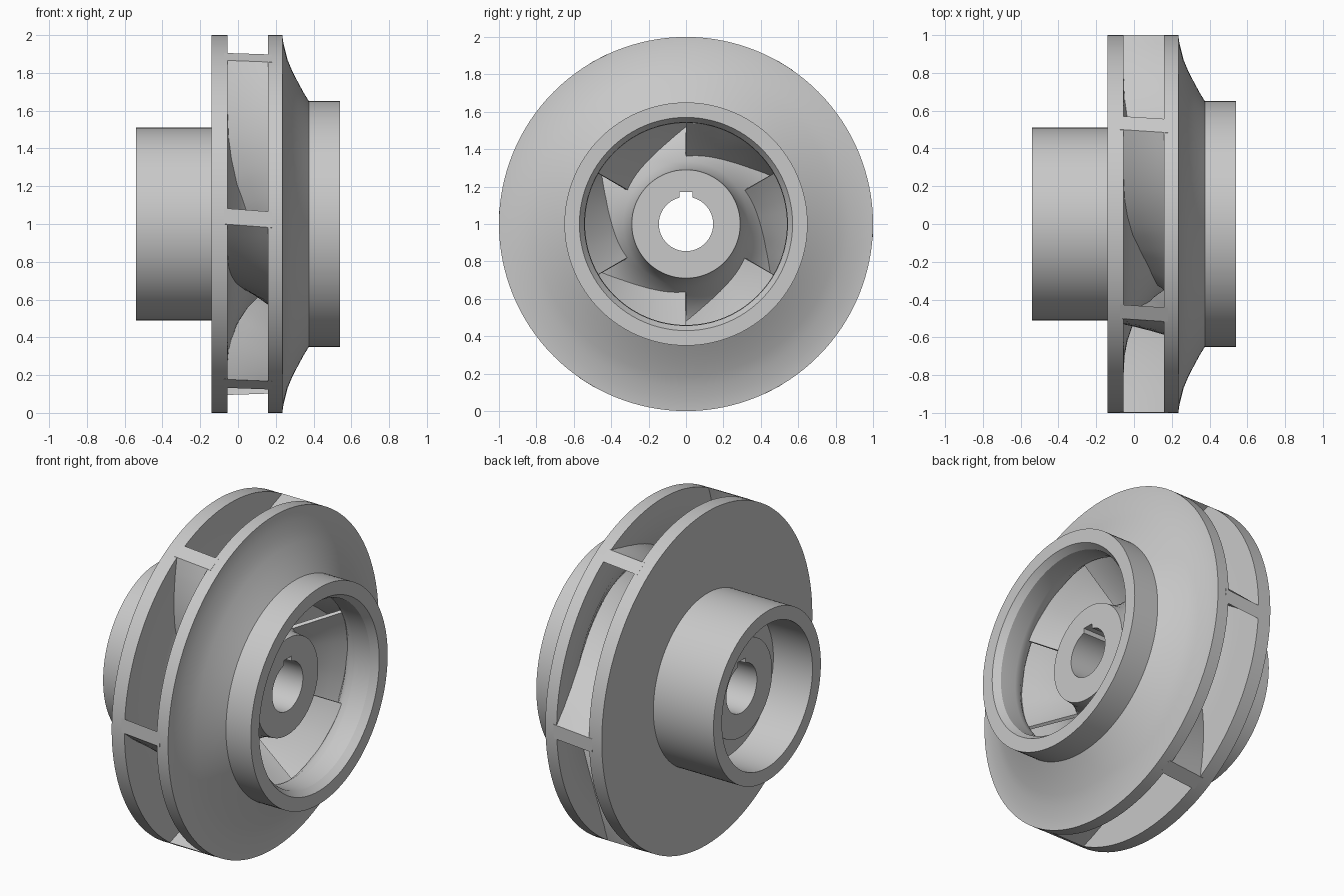
import bpy, bmesh, math
from mathutils import Vector

cube = bpy.data.objects.get("Cube")
if cube:
    bpy.data.objects.remove(cube, do_unlink=True)

metal = bpy.data.materials.new("cast_grey")
metal.use_nodes = True
grey = (0.58, 0.58, 0.58, 1)
metal.diffuse_color = grey
metal.node_tree.nodes["Principled BSDF"].inputs["Base Color"].default_value = grey

SEGMENTS = 128
VANES = 6


def polar(x, r, a):
    """Point at distance r from the shaft axis, angle a from +y towards +z."""
    return Vector((x, r * math.cos(a), 1 + r * math.sin(a)))


def finish(name, bm):
    bmesh.ops.recalc_face_normals(bm, faces=bm.faces)
    mesh = bpy.data.meshes.new(name)
    bm.to_mesh(mesh)
    bm.free()
    obj = bpy.data.objects.new(name, mesh)
    bpy.context.collection.objects.link(obj)
    mesh.materials.append(metal)
    return obj


def smooth(obj):
    bpy.ops.object.select_all(action='DESELECT')
    obj.select_set(True)
    bpy.context.view_layer.objects.active = obj
    bpy.ops.object.shade_smooth_by_angle(angle=math.radians(30))


def skin_rings(bm, rings, closed):
    """Join rings of points into a skin; closed rings meet, open ones get end caps."""
    rows = [[bm.verts.new(p) for p in ring] for ring in rings]
    count = len(rows[0])
    for i in range(len(rows) if closed else len(rows) - 1):
        a, b = rows[i], rows[(i + 1) % len(rows)]
        for j in range(count):
            k = (j + 1) % count
            bm.faces.new((a[j], a[k], b[k], b[j]))
    if not closed:
        bm.faces.new(rows[0])
        bm.faces.new(rows[-1])


def lathe(name, profile):
    bm = bmesh.new()
    rings = [[polar(x, r, 2 * math.pi * i / SEGMENTS) for x, r in profile]
             for i in range(SEGMENTS)]
    skin_rings(bm, rings, True)
    return finish(name, bm)


def x_at(curve, r):
    """Axial position of a wall at radius r (curve runs from large to small r)."""
    for (x0, r0), (x1, r1) in zip(curve, curve[1:]):
        if r >= r1:
            return x0 + (x1 - x0) * min(1, max(0, (r0 - r) / (r0 - r1)))
    return curve[-1][0]


# Flow passage walls as (x, radius)
hub_wall = [(-.055, 1), (-.055, .8), (-.05, .7), (-.035, .62), (-.005, .53),
            (.05, .445), (.11, .385), (.18, .335), (.25, .3), (.33, .29)]
shroud_wall = [(.16, 1), (.163, .93), (.175, .86), (.2, .78), (.235, .71),
               (.28, .63), (.32, .575), (.36, .545), (.4, .54)]

# Back plate with hub, boss and rear cavity
back_hub = lathe("back_plate_and_hub", hub_wall + [
    (.33, .145), (-.37, .145), (-.37, .29), (-.28, .29), (-.28, .43),
    (-.54, .43), (-.54, .51), (-.14, .51), (-.14, 1)])

# Keyway slot in the shaft bore
bpy.ops.mesh.primitive_cube_add(size=1, location=(0, 0, 1.12))
cutter = bpy.context.object
cutter.name = "keyway_cutter"
cutter.scale = (1.2, .07, .1)
cutter.hide_render = True
slot = back_hub.modifiers.new("keyway", 'BOOLEAN')
slot.operation = 'DIFFERENCE'
slot.solver = 'EXACT'
slot.object = cutter
bpy.ops.object.select_all(action='DESELECT')
back_hub.select_set(True)
bpy.context.view_layer.objects.active = back_hub
bpy.ops.object.modifier_apply(modifier=slot.name)
bpy.data.objects.remove(cutter, do_unlink=True)
smooth(back_hub)

# Front shroud with inlet collar
shroud = lathe("front_shroud", shroud_wall + [
    (.5, .543), (.54, .57), (.54, .65), (.375, .65), (.345, .7), (.318, .75),
    (.287, .81), (.262, .87), (.247, .93), (.238, .97), (.235, 1)])
smooth(shroud)


# Swept vanes between the two walls
def vane_line(t, inner, sweep, start):
    r = inner + (1 - inner) * (.15 * t + .85 * t ** 3.5)
    return r, start - math.radians(sweep) * t


def vane_sides(t, wall, embed, inner, sweep, start):
    """The two edge points of the vane on one wall."""
    r, a = vane_line(t, inner, sweep, start)
    r2, a2 = vane_line(t + .01, inner, sweep, start)
    x = x_at(wall, r) + embed
    p = polar(x, r, a)
    along = (polar(x, r2, a2) - p).normalized()
    normal = Vector((0, -along.z, along.y))
    around = Vector((0, -math.sin(a), math.cos(a)))
    if normal.dot(around) < 0:
        normal.negate()
    offset = normal.lerp(around, t ** 2) * (.013 + .029 * t)
    return p + offset, p - offset


STEPS = 28
for v in range(VANES):
    start = math.radians(90) + v * 2 * math.pi / VANES
    bm = bmesh.new()
    rings = []
    for i in range(STEPS + 1):
        t = i / STEPS
        h1, h2 = vane_sides(t, hub_wall, -.02, .36, 92.4, start)
        s1, s2 = vane_sides(t, shroud_wall, .02, .56, 91.3, start)
        # Extra points across the passage keep the twisted face even
        side1 = [h1.lerp(s1, k / 4) for k in range(5)]
        side2 = [s2.lerp(h2, k / 4) for k in range(5)]
        rings.append(side1 + side2)
    skin_rings(bm, rings, False)
    smooth(finish(f"vane_{v + 1}", bm))
